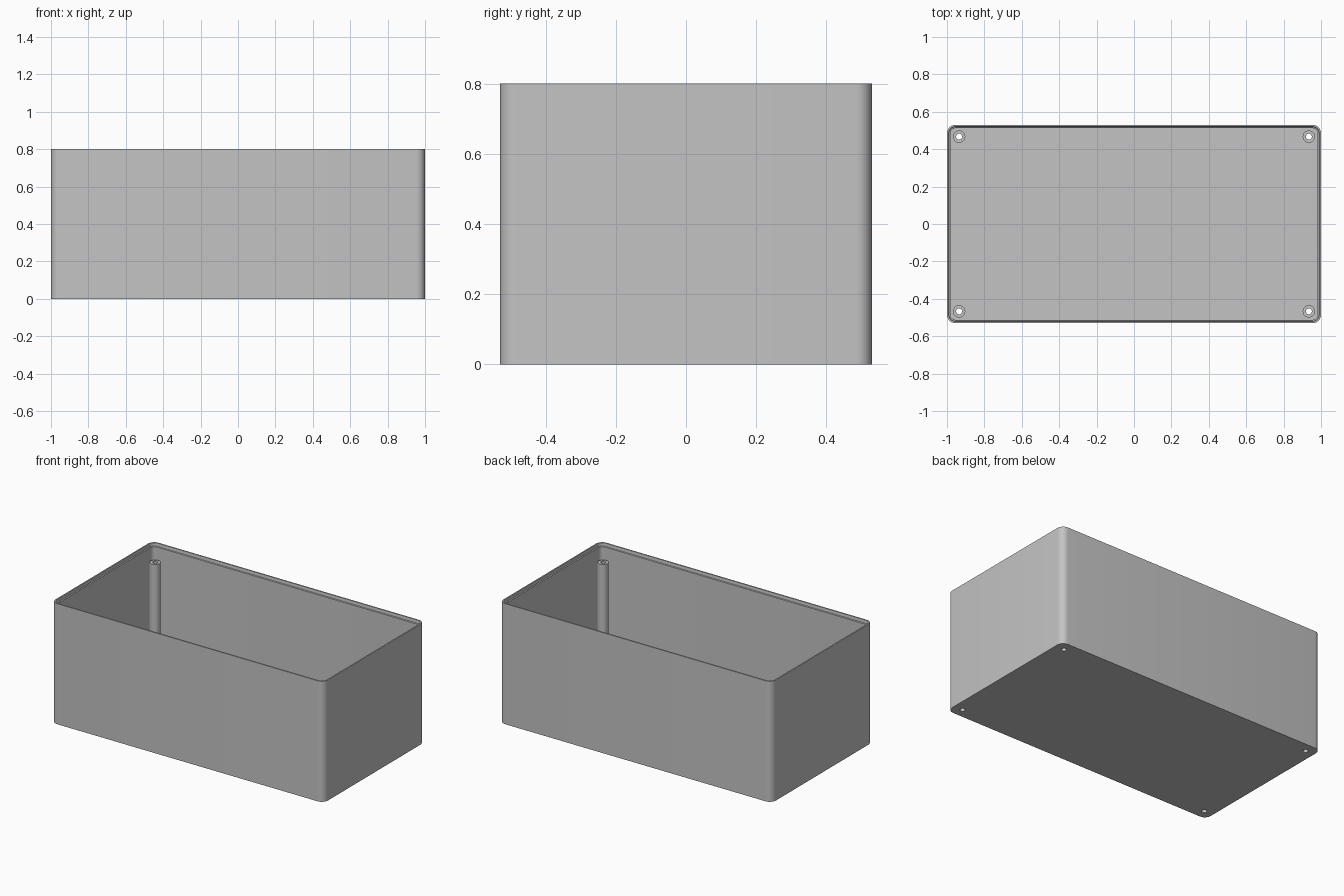
import bpy, bmesh, math

if "Cube" in bpy.data.objects:
    bpy.data.objects.remove(bpy.data.objects["Cube"], do_unlink=True)

HALF_X, HALF_Y, HEIGHT = 1.0, 0.53, 0.8
CORNER, FLOOR = 0.045, 0.02
POST_X, POST_Y, POST_TOP = 0.935, 0.467, 0.70
POST_R, HOLE_R = 0.033, 0.016

grey = bpy.data.materials.new("plain_grey")
grey.use_nodes = True
colour = (0.55, 0.55, 0.55, 1)
grey.diffuse_color = colour
grey.node_tree.nodes["Principled BSDF"].inputs["Base Color"].default_value = colour


def make_object(name, bm):
    bmesh.ops.recalc_face_normals(bm, faces=bm.faces)
    mesh = bpy.data.meshes.new(name)
    bm.to_mesh(mesh)
    bm.free()
    mesh.materials.append(grey)
    obj = bpy.data.objects.new(name, mesh)
    bpy.context.collection.objects.link(obj)
    return obj


def smooth(obj):
    bpy.ops.object.select_all(action="DESELECT")
    obj.select_set(True)
    bpy.context.view_layer.objects.active = obj
    bpy.ops.object.shade_smooth_by_angle(angle=math.radians(30))


def rounded_ring(bm, inset, z, steps=8):
    """Rounded rectangle of vertices, inset from the outer wall."""
    ring = []
    for q, (sx, sy) in enumerate([(1, 1), (-1, 1), (-1, -1), (1, -1)]):
        for i in range(steps + 1):
            a = (q + i / steps) * math.pi / 2
            r = CORNER - inset
            ring.append(bm.verts.new((sx * (HALF_X - CORNER) + r * math.cos(a),
                                      sy * (HALF_Y - CORNER) + r * math.sin(a), z)))
    return ring


def circle_ring(bm, x, y, r, z, sides=32):
    return [bm.verts.new((x + r * math.cos(i * math.tau / sides),
                          y + r * math.sin(i * math.tau / sides), z))
            for i in range(sides)]


def bridge(bm, a, b):
    n = len(a)
    for i in range(n):
        bm.faces.new((a[i], a[(i + 1) % n], b[(i + 1) % n], b[i]))


# Open box: outer wall, stepped rim, inner wall and floor
bm = bmesh.new()
profile = [(0, 0), (0, HEIGHT), (0.009, HEIGHT), (0.011, HEIGHT - 0.02),
           (0.018, HEIGHT - 0.022), (0.018, FLOOR)]
rings = [rounded_ring(bm, inset, z) for inset, z in profile]
for a, b in zip(rings, rings[1:]):
    bridge(bm, a, b)
bm.faces.new(rings[0])
bm.faces.new(rings[-1])
box = make_object("open_box", bm)

corners = [(sx * POST_X, sy * POST_Y) for sx in (-1, 1) for sy in (-1, 1)]

# Screw holes through the floor
bm = bmesh.new()
for x, y in corners:
    low = circle_ring(bm, x, y, HOLE_R, -0.05)
    high = circle_ring(bm, x, y, HOLE_R, 0.1)
    bridge(bm, low, high)
    bm.faces.new(low)
    bm.faces.new(high)
cutter = make_object("hole_cutter", bm)
cutter.hide_render = True
cut = box.modifiers.new("screw_holes", "BOOLEAN")
cut.operation = "DIFFERENCE"
cut.solver = "EXACT"
cut.object = cutter
bpy.context.view_layer.objects.active = box
bpy.ops.object.modifier_apply(modifier=cut.name)
bpy.data.objects.remove(cutter, do_unlink=True)
smooth(box)

# Hollow screw posts in the corners
for n, (x, y) in enumerate(corners, 1):
    bm = bmesh.new()
    tube = [circle_ring(bm, x, y, r, z) for r, z in
            [(POST_R, FLOOR), (POST_R, POST_TOP), (HOLE_R, POST_TOP), (HOLE_R, FLOOR)]]
    for a, b in zip(tube, tube[1:]):
        bridge(bm, a, b)
    smooth(make_object(f"screw_post_{n}", bm))
